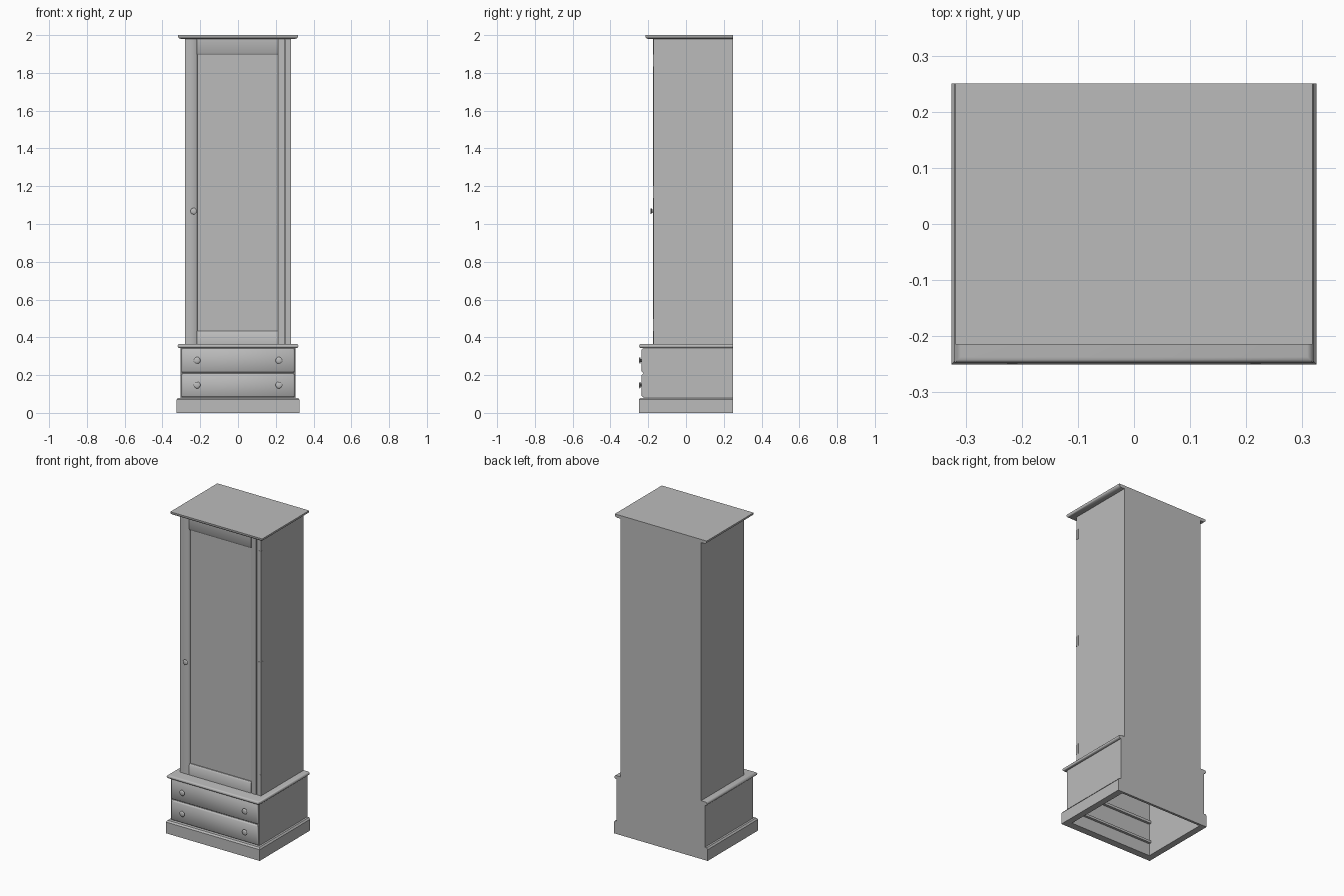
import bpy, bmesh
from math import radians, pi, sin, cos
from mathutils import Vector

if "Cube" in bpy.data.objects:
    bpy.data.objects.remove(bpy.data.objects["Cube"])

BACK = 0.25


def make_material(name, rgb):
    mat = bpy.data.materials.new(name)
    mat.use_nodes = True
    mat.diffuse_color = (*rgb, 1)
    mat.node_tree.nodes["Principled BSDF"].inputs["Base Color"].default_value = (*rgb, 1)
    return mat


grey = make_material("plain grey", (0.5, 0.5, 0.5))


def finish(name, bm, smooth=None):
    bmesh.ops.remove_doubles(bm, verts=bm.verts, dist=1e-5)
    bmesh.ops.recalc_face_normals(bm, faces=bm.faces)
    mesh = bpy.data.meshes.new(name)
    bm.to_mesh(mesh)
    bm.free()
    mesh.materials.append(grey)
    obj = bpy.data.objects.new(name, mesh)
    bpy.context.collection.objects.link(obj)
    if smooth:
        bpy.ops.object.select_all(action='DESELECT')
        obj.select_set(True)
        bpy.context.view_layer.objects.active = obj
        bpy.ops.object.shade_smooth_by_angle(angle=radians(smooth))
    return obj


def loft(name, rings, caps=True, smooth=None):
    """Skin equal rings of points; without caps the last ring joins the first."""
    bm = bmesh.new()
    loops = [[bm.verts.new(p) for p in ring] for ring in rings]
    pairs = list(zip(loops, loops[1:])) + ([] if caps else [(loops[-1], loops[0])])
    for a, b in pairs:
        for i in range(len(a)):
            j = (i + 1) % len(a)
            bm.faces.new((a[i], a[j], b[j], b[i]))
    if caps:
        bm.faces.new(loops[0])
        bm.faces.new(loops[-1])
    return finish(name, bm, smooth)


def level(hx, front, z, back=BACK):
    return [(-hx, front, z), (hx, front, z), (hx, back, z), (-hx, back, z)]


def box(name, x0, x1, y0, y1, z0, z1):
    return loft(name, [[(x0, y0, z), (x1, y0, z), (x1, y1, z), (x0, y1, z)] for z in (z0, z1)])


def rail(name, profile, x0, x1):
    return loft(name, [[(x, y, z) for y, z in profile] for x in (x0, x1)], smooth=50)


def stile(name, profile, z0, z1):
    return loft(name, [[(x, y, z) for x, y in profile] for z in (z0, z1)], smooth=50)


def moulding(name, hx, front, z0, profile):
    """Slab whose front and side edges follow (inset, height); the back stays flat."""
    return loft(name, [level(hx - i, front + i, z0 + h) for i, h in profile], smooth=40)


def knob(name, x, y, z, r, length):
    """Turned knob pointing forward from y."""
    profile = [(0, 0), (0.55, 0), (0.4, 0.35), (0.75, 0.45), (1, 0.65), (0.85, 0.85), (0.45, 0.97), (0, 1)]
    bm = bmesh.new()
    verts = [bm.verts.new((x + r * a, y - length * b, z)) for a, b in profile]
    edges = [bm.edges.new(e) for e in zip(verts, verts[1:])]
    bmesh.ops.spin(bm, geom=verts + edges, cent=(x, y, z), axis=(0, 1, 0), angle=2 * pi, steps=20)
    return finish(name, bm, 50)


# Plinth: hollow frame with a chamfered top edge
loft("plinth", [level(0.325, -0.25, 0), level(0.325, -0.25, 0.07), level(0.317, -0.242, 0.08),
                level(0.285, -0.205, 0.08, 0.235), level(0.285, -0.205, 0, 0.235)], caps=False)

# Lower carcass, open underneath
for side, s in (("right", -1), ("left", 1)):
    x0, x1 = sorted((s * 0.285, s * 0.305))
    box(side + "_base_side", x0, x1, -0.225, BACK, 0.078, 0.346)
box("base_back", -0.285, 0.285, 0.235, BACK, 0.075, 0.346)
for n, (z0, z1) in {"bottom": (0.076, 0.09), "middle": (0.203, 0.219), "top": (0.332, 0.346)}.items():
    box(n + "_drawer_rail", -0.285, 0.285, -0.222, -0.19, z0, z1)

# Drawers with softly pillowed fronts
for n, z0, z1 in (("lower", 0.083, 0.208), ("upper", 0.214, 0.342)):
    rings = []
    for y, i in ((-0.205, 0), (-0.228, 0), (-0.235, 0.007)):
        a, b, c = 0.3 - i, z0 + i, z1 - i
        rings.append([(-a, y, b), (a, y, b), (a, y, c), (-a, y, c)])
    loft(n + "_drawer", rings, smooth=50)
    for side, s in (("right", -1), ("left", 1)):
        knob(f"{n}_{side}_drawer_knob", s * 0.217, -0.234, z0 + 0.064, 0.018, 0.015)

# Rounded base top
nose = [(0.011 * (1 - cos(t)), 0.011 * (1 + sin(t))) for t in [radians(a) for a in range(-90, 91, 30)]]
moulding("base_top", 0.32, -0.248, 0.343, nose)

# Upper cabinet body
box("cabinet_body", -0.28, 0.28, -0.155, BACK, 0.364, 1.984)

# Face strips beside the door
box("right_face_strip", -0.28, -0.255, -0.173, -0.154, 0.365, 1.983)
box("left_face_strip", 0.251, 0.28, -0.173, -0.154, 0.365, 1.983)

# Door: chamfered stiles and rails around a recessed panel
F, P, C = -0.176, -0.162, 0.008
stile("right_door_stile", [(-0.253, -0.154), (-0.253, F), (-0.215 - C, F), (-0.215, F + C), (-0.215, -0.154)], 0.366, 1.982)
stile("left_door_stile", [(0.249, -0.154), (0.249, F), (0.211 + C, F), (0.211, F + C), (0.211, -0.154)], 0.366, 1.982)
rail("top_door_rail", [(-0.154, 1.982), (F, 1.982), (F, 1.9 + C), (F + C, 1.895), (-0.154, 1.895)], -0.216, 0.212)
rail("bottom_door_rail", [(-0.154, 0.366), (F, 0.366), (F, 0.432 - C), (F + C, 0.434), (-0.154, 0.434)], -0.216, 0.212)
box("door_panel", -0.216, 0.212, P, -0.154, 0.43, 1.9)
knob("door_knob", -0.235, F, 1.068, 0.017, 0.013)

# Hinges on the left edge
for n, z in (("bottom", 0.465), ("middle", 1.17), ("top", 1.865)):
    box(n + "_hinge", 0.265, 0.281, -0.175, -0.155, z - 0.032, z + 0.032)

# Cornice: coved underside, crisp top edge
moulding("cornice", 0.318, -0.215, 1.98, [(0.014, 0), (0.007, 0.003), (0.002, 0.008), (0, 0.014), (0, 0.02)])
